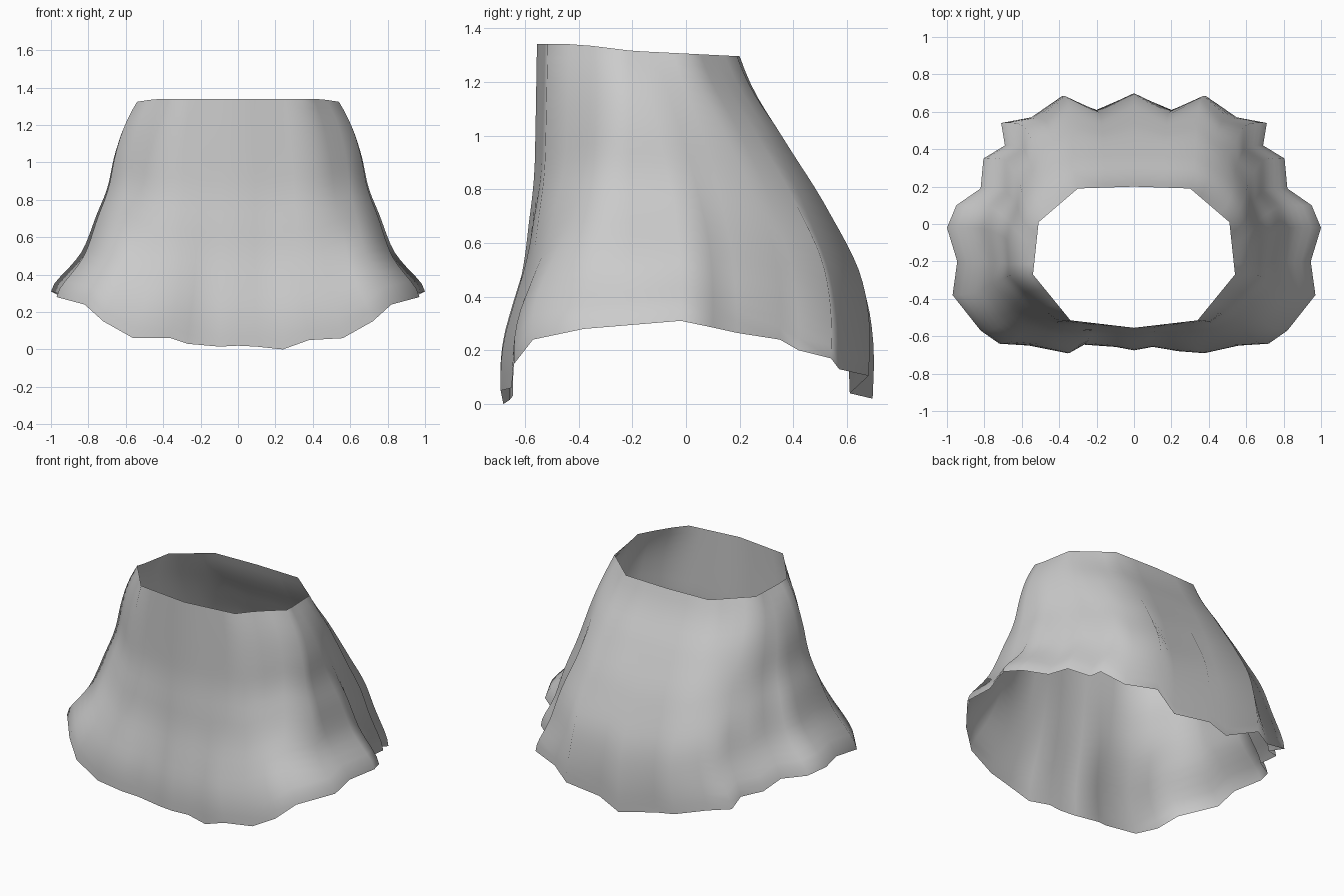
import bpy, bmesh

if "Cube" in bpy.data.objects:
    bpy.data.objects.remove(bpy.data.objects["Cube"])

# Hem outline of the right half, front centre to back centre
HEM = [(0, -.675, .02), (.10, -.657, .015), (.24, -.68, 0), (.38, -.69, .05), (.56, -.65, .06),
       (.72, -.64, .15), (.82, -.57, .24), (.97, -.38, .28), (.945, -.20, .295), (1, -.02, .31),
       (.95, .10, .285), (.82, .19, .265), (.805, .35, .24), (.69, .42, .20), (.71, .54, .17),
       (.55, .57, .13), (.39, .68, .105), (.20, .61, .04), (0, .695, .02)]
# Waist corners, each tied to a hem point index
WAIST = [(0, 0, -.555), (4, .34, -.515), (7, .54, -.27), (12, .51, .01), (16, .30, .19), (18, 0, .20)]
WAIST_Z = [(-.56, 1.34), (-.4, 1.34), (-.2, 1.315), (0, 1.305), (.2, 1.295)]
# Flare from waist (0) to hem (1) along the height, for sides, front and back
SIDE = [(0, 0), (.11, .17), (.26, .29), (.465, .365), (.575, .47), (.72, .57), (.83, .68), (.89, .83), (.97, 1), (1, 1)]
FRONT = [(0, 0), (.3, .06), (.4, .09), (.5, .26), (.61, .36), (.76, .72), (.89, 1), (1, 1)]
BACK = [(0, 0), (.106, .11), (.215, .32), (.31, .45), (.4, .6), (.51, .73), (.62, .86), (.7, .94), (.86, 1), (1, 1)]
# Depth of the pleats along the height
PLEAT = [(0, 0), (.15, 0), (.6, 1.25), (.8, 1.25), (1, 1)]
ROWS = 24


def interp(table, t, k=1):
    """Piecewise linear lookup of column k by column 0."""
    if t <= table[0][0]:
        return table[0][k]
    for a, b in zip(table, table[1:]):
        if t <= b[0]:
            return a[k] + (b[k] - a[k]) * (t - a[0]) / (b[0] - a[0])
    return table[-1][k]


def profile(table, s):
    """Lookup with rounded kinks, exact at both ends."""
    d = min(.06, s, 1 - s)
    return sum(interp(table, s + d * o) for o in (-1, -.5, 0, .5, 1)) / 5


# Full loops: right half, then the mirrored left half
half = [(interp(WAIST, i, 1), interp(WAIST, i, 2)) for i in range(len(HEM))]
hem = HEM + [(-x, y, z) for x, y, z in HEM[-2:0:-1]]
waist = half + [(-x, y) for x, y in half[-2:0:-1]]
n = len(hem)
hem[n - 2] = (-.27, -.645, .03)      # sharper pleat at the left front
hem[n - 3] = (-.36, -.69, .06)

# Hem with the pleats averaged out
soft = [[(hem[i - 1][k] + 2 * hem[i][k] + hem[(i + 1) % n][k]) / 4 for k in (0, 1)] for i in range(n)]

# Loft the cloth, the pleats fading towards the waist
bm = bmesh.new()
rings = []
for r in range(ROWS + 1):
    s = r / ROWS
    pleat = profile(PLEAT, s)
    ring = []
    for i in range(n):
        wx, wy = waist[i]
        hx, hy = (soft[i][k] + (hem[i][k] - soft[i][k]) * pleat for k in (0, 1))
        flare = FRONT if hem[i][1] < -.1 else BACK
        x = wx + (hx - wx) * profile(SIDE, s)
        y = wy + (hy - wy) * profile(flare, s)
        top = interp(WAIST_Z, wy)
        ring.append(bm.verts.new((x, y, top + (hem[i][2] - top) * s)))
    rings.append(ring)
for up, low in zip(rings, rings[1:]):
    for i in range(n):
        j = (i + 1) % n
        bm.faces.new((up[i], low[i], low[j], up[j])).smooth = True

mesh = bpy.data.meshes.new("skirt")
bm.to_mesh(mesh)
bm.free()
cloth = bpy.data.materials.new("light grey cloth")
cloth.diffuse_color = (.6, .6, .6, 1)
cloth.use_nodes = True
cloth.node_tree.nodes["Principled BSDF"].inputs["Base Color"].default_value = cloth.diffuse_color
mesh.materials.append(cloth)
skirt = bpy.data.objects.new("skirt", mesh)
bpy.context.collection.objects.link(skirt)
